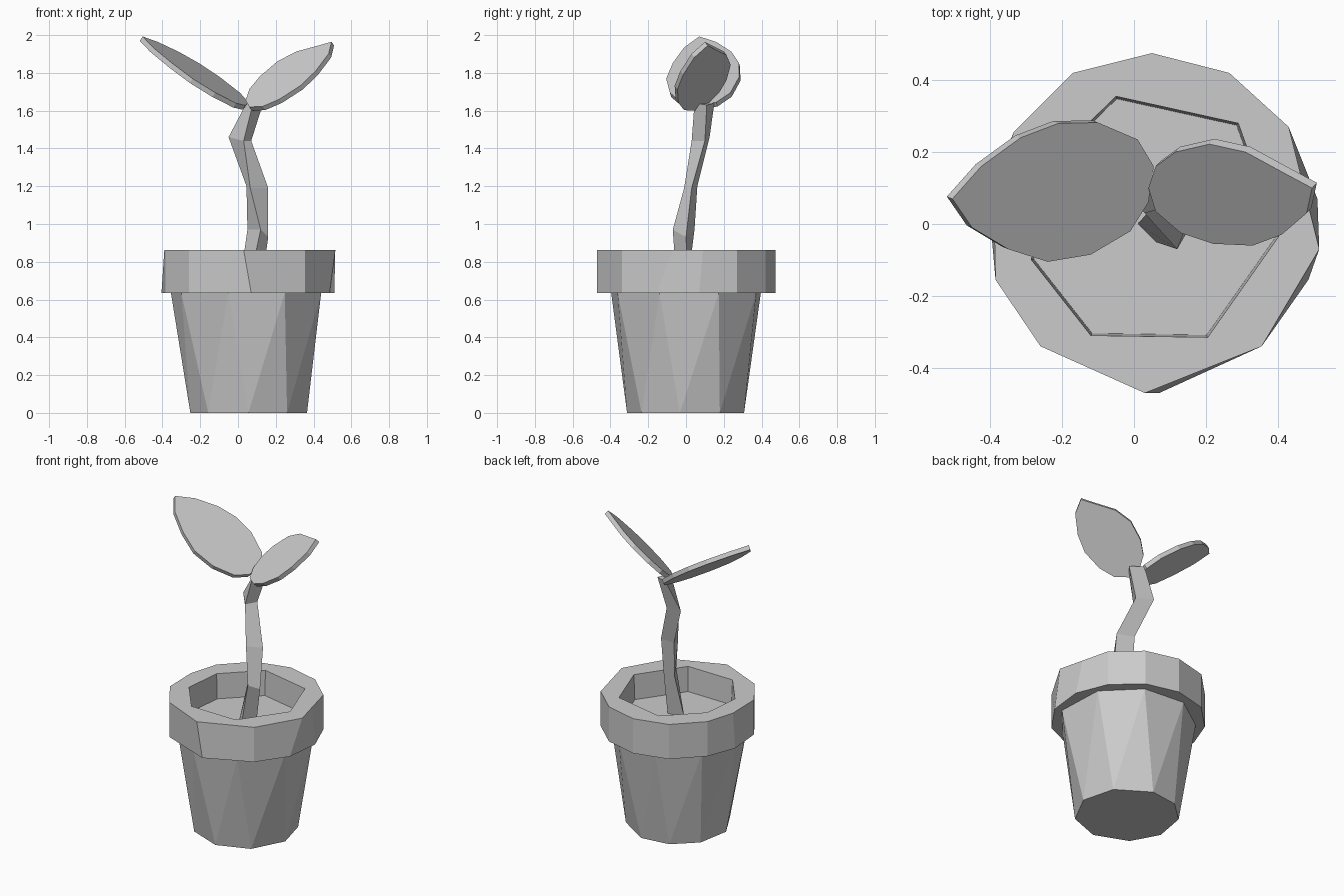
import bpy, bmesh
from math import cos, sin, radians
from mathutils import Vector

if "Cube" in bpy.data.objects:
    bpy.data.objects.remove(bpy.data.objects["Cube"])

CX = 0.055  # pot axis


def finish(name, bm):
    bmesh.ops.recalc_face_normals(bm, faces=bm.faces)
    me = bpy.data.meshes.new(name)
    bm.to_mesh(me)
    bm.free()
    ob = bpy.data.objects.new(name, me)
    bpy.context.collection.objects.link(ob)
    return ob


def ring(bm, pts, z):
    return [bm.verts.new((x, y, z)) for x, y in pts]


def polar(radius, angles):
    return [(CX + radius * cos(radians(a)), radius * sin(radians(a))) for a in angles]


def loft(bm, low, high, split=False):
    n = len(low)
    for i in range(n):
        j = (i + 1) % n
        if split:
            bm.faces.new((low[i], high[j], high[i]))
            bm.faces.new((low[i], low[j], high[j]))
        else:
            bm.faces.new((low[i], low[j], high[j], high[i]))


def annulus(bm, outer, inner):
    edges = []
    for loop in (outer, inner):
        for a, b in zip(loop, loop[1:] + loop[:1]):
            edges.append(bm.edges.get((a, b)) or bm.edges.new((a, b)))
    bmesh.ops.triangle_fill(bm, edges=edges, use_beauty=True, normal=(0, 0, 1))


# Pot: tapered faceted body, chunky rim, recessed soil
bm = bmesh.new()
foot = ring(bm, polar(0.312, (-90, -49, -6, 35, 80, 115, 150, 190, 227)), 0)
neck = ring(bm, polar(0.41, (-105, -62, -20, 25, 65, 105, 145, 180, 210)), 0.635)
rim_low_pts = [(.05, .475), (.265, .42), (.43, .27), (.51, .07), (.485, -.155), (.355, -.34),
               (.07, -.47), (-.26, -.34), (-.385, -.155), (-.405, .07), (-.335, .255), (-.17, .42)]
rim_top_pts = list(rim_low_pts)
rim_top_pts[3], rim_top_pts[4] = (.475, .09), (.515, -.07)
rim_top_pts[6], rim_top_pts[9] = (.03, -.47), (-.39, .07)
mouth_pts = [(-.05, .355), (.29, .28), (.402, -.035), (.205, -.315),
             (-.12, -.31), (-.285, -.1), (-.26, .15)]
rim_low = ring(bm, rim_low_pts, 0.635)
rim_top = ring(bm, rim_top_pts, 0.862)
mouth = ring(bm, mouth_pts, 0.862)
soil = ring(bm, [(CX + (x - CX) * .98, y * .98) for x, y in mouth_pts], 0.70)
bm.faces.new(foot)
loft(bm, foot, neck, split=True)
annulus(bm, rim_low, neck)
loft(bm, rim_low, rim_top)
annulus(bm, rim_top, mouth)
loft(bm, mouth, soil)
bm.faces.new(soil)
finish("pot", bm)

# Stem: crooked three-sided stalk (front, right, left corners per level)
levels = [
    ((.06, -.05, .69), (.125, .01, .69), (.01, 0, .69)),
    ((.12, -.07, .97), (.16, 0, .93), (.05, .045, .97)),
    ((.065, -.01, 1.19), (.16, .03, 1.19), (.045, .06, 1.20)),
    ((.03, .03, 1.44), (.07, .10, 1.44), (-.05, .125, 1.46)),
    ((.08, .045, 1.64), (.13, .11, 1.63), (.045, .15, 1.64)),
]
bm = bmesh.new()
rings = [[bm.verts.new(p) for p in lv] for lv in levels]
for a, b in zip(rings, rings[1:]):
    loft(bm, a, b)
bm.faces.new(rings[0])
bm.faces.new(rings[-1])
finish("stem", bm)


# Leaves: plan outlines projected on a tilted plane, given thickness
def leaf(name, outline, base, sx, sy, thick=0.028):
    bm = bmesh.new()
    down = Vector((sx, sy, -1)).normalized() * thick
    top = [Vector((x, y, base[2] + sx * (x - base[0]) + sy * (y - base[1]))) for x, y in outline]
    upper = [bm.verts.new(p) for p in top]
    lower = [bm.verts.new(p + down) for p in top]
    bm.faces.new(upper)
    bm.faces.new(lower)
    loft(bm, lower, upper)
    finish(name, bm)


leaf("right_leaf", [(.04, .1), (.06, .16), (.115, .2), (.21, .222), (.31, .2), (.42, .14), (.495, .1),
                    (.48, .03), (.41, -.03), (.33, -.06), (.22, -.055), (.13, -.025), (.06, .035)],
     (.04, .1, 1.655), .68, .75)
leaf("left_leaf", [(.055, .16), (.01, .235), (-.1, .282), (-.21, .28), (-.315, .24), (-.425, .16),
                   (-.505, .07), (-.45, -.01), (-.35, -.07), (-.24, -.105), (-.12, -.085),
                   (-.01, -.02), (.04, .06)],
     (.05, .13, 1.64), -.665, .27)
